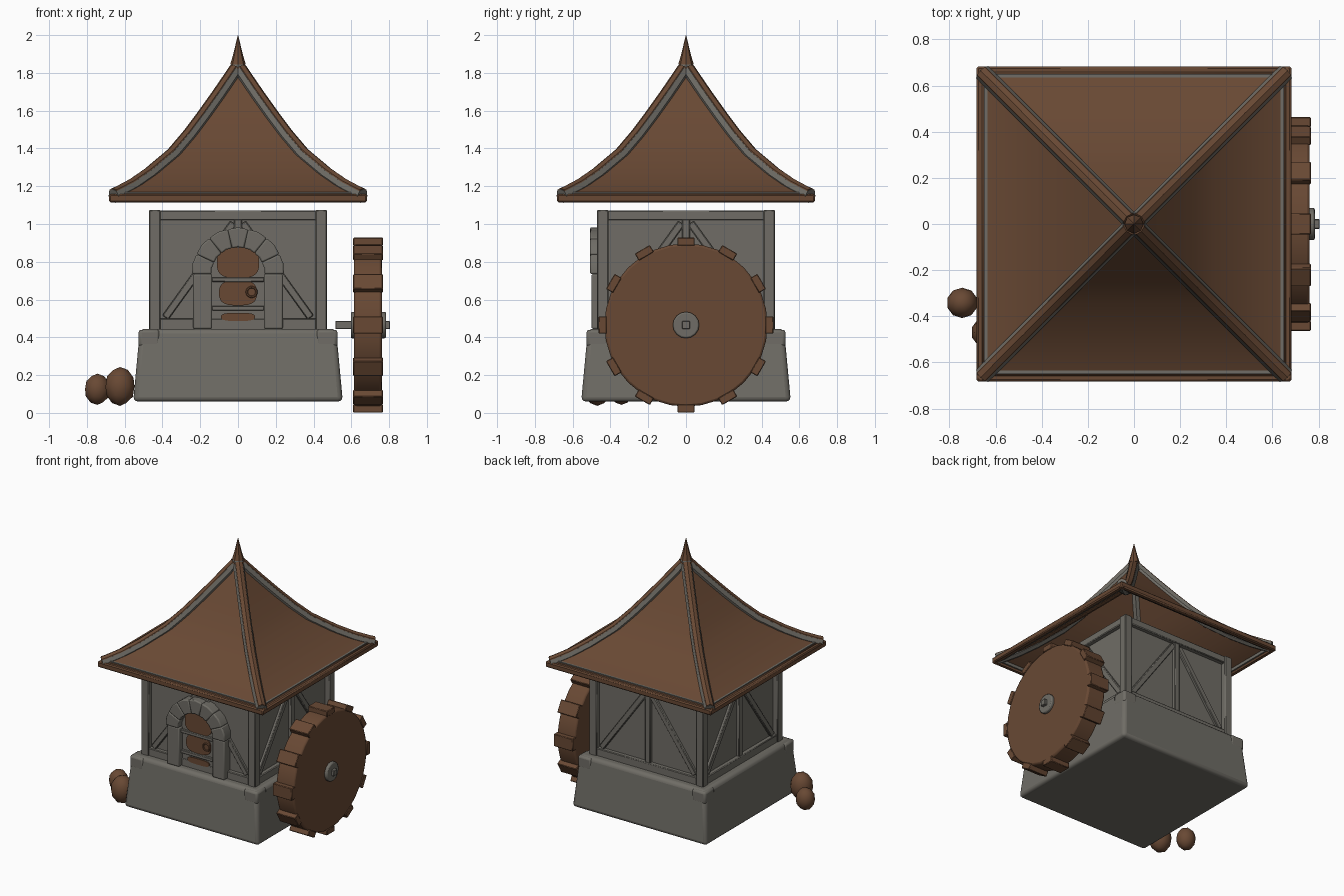
import bpy, bmesh
from math import sin, cos, pi, atan2, hypot
from mathutils import Matrix, Vector

cube = bpy.data.objects.get("Cube")
if cube:
    bpy.data.objects.remove(cube, do_unlink=True)


def material(name, rgb):
    m = bpy.data.materials.new(name)
    m.use_nodes = True
    m.diffuse_color = (*rgb, 1)
    m.node_tree.nodes["Principled BSDF"].inputs["Base Color"].default_value = (*rgb, 1)
    return m


BROWN = material("warm brown", (0.14, 0.066, 0.034))
GREY = material("stone grey", (0.16, 0.152, 0.132))


def finish(name, bm, mat, bevel=0, segments=2, smooth=True):
    bmesh.ops.recalc_face_normals(bm, faces=bm.faces)
    me = bpy.data.meshes.new(name)
    bm.to_mesh(me)
    bm.free()
    me.materials.append(mat)
    ob = bpy.data.objects.new(name, me)
    bpy.context.collection.objects.link(ob)
    if smooth:
        bpy.ops.object.select_all(action='DESELECT')
        ob.select_set(True)
        bpy.context.view_layer.objects.active = ob
        bpy.ops.object.shade_smooth_by_angle(angle=pi / 6)
    if bevel:
        mod = ob.modifiers.new("bevel", 'BEVEL')
        mod.width, mod.segments = bevel, segments
    return ob


def box(bm, lo, hi, frame=Matrix()):
    lo, hi = Vector(lo), Vector(hi)
    bmesh.ops.create_cube(bm, size=1, matrix=frame @ Matrix.Translation((lo + hi) / 2)
                          @ Matrix.Diagonal((*(hi - lo), 1)))


def prism(bm, outline, y0, y1):
    """Extrude an (x, z) outline from y0 to y1."""
    a = [bm.verts.new((x, y0, z)) for x, z in outline]
    b = [bm.verts.new((x, y1, z)) for x, z in outline]
    bm.faces.new(a)
    bm.faces.new(b[::-1])
    for i in range(len(a)):
        j = (i + 1) % len(a)
        bm.faces.new((a[i], b[i], b[j], a[j]))


def cylinder(bm, x0, x1, radius, z, sides):
    frame = Matrix.Translation(((x0 + x1) / 2, 0, z)) @ Matrix.Rotation(pi / 2, 4, 'Y')
    bmesh.ops.create_cone(bm, cap_ends=True, segments=sides, radius1=radius,
                          radius2=radius, depth=x1 - x0, matrix=frame)


def rounded(cx, cz, w, h, power=3, n=24):
    """Superellipse outline."""
    def f(v):
        return abs(v) ** (2 / power) * (1 if v > 0 else -1)
    return [(cx + w * f(cos(t)), cz + h * f(sin(t)))
            for t in (2 * pi * (i + 0.5) / n for i in range(n))]


TURNS = [Matrix.Rotation(k * pi / 2, 4, 'Z') for k in range(4)]

# Tapered stone base with corner stones
bm = bmesh.new()
box(bm, (-0.555, -0.555, 0.06), (0.555, 0.555, 0.445))
for v in bm.verts:
    if v.co.z > 0.3:
        v.co.x *= 0.935
        v.co.y *= 0.935
finish("stone_base", bm, GREY, 0.025, 3)

bm = bmesh.new()
for turn in TURNS:
    box(bm, (0.415, -0.527, 0.35), (0.527, -0.415, 0.44), turn)
finish("corner_stones", bm, GREY, 0.015)

# Walls
bm = bmesh.new()
box(bm, (-0.432, -0.432, 0.42), (0.432, 0.432, 1.06))
finish("walls", bm, GREY)

# Timber frame, the same on each side
bm = bmesh.new()
for turn in TURNS:
    box(bm, (0.41, -0.47, 0.44), (0.47, -0.41, 1.075), turn)
    box(bm, (-0.42, -0.463, 1.02), (0.42, -0.42, 1.072), turn)
    box(bm, (-0.42, -0.463, 0.44), (0.42, -0.42, 0.5), turn)
    box(bm, (-0.022, -0.455, 0.48), (0.022, -0.42, 1.03), turn)
    for side in (-1, 1):
        dx, dz = -0.36 * side, 0.5
        frame = (turn @ Matrix.Translation((0.205 * side, -0.438, 0.755))
                 @ Matrix.Rotation(-atan2(dz, dx), 4, 'Y'))
        half = hypot(dx, dz) / 2
        box(bm, (-half, -0.014, -0.02), (half, 0.014, 0.02), frame)
finish("timber_frame", bm, GREY, 0.005, 1)

# Door surround: two jambs and a ring of wedge stones
bm = bmesh.new()
for side in (-1, 1):
    box(bm, (side * 0.187 - 0.05, -0.5, 0.445), (side * 0.187 + 0.05, -0.42, 0.735))
STONES = 7
for i in range(STONES):
    a0, a1 = pi * i / STONES, pi * (i + 1) / STONES
    mid = (a0 + a1) / 2
    outline = [(r * cos(a), 0.735 + r * sin(a))
               for r, a in ((0.14, a0), (0.243, a0), (0.247, mid),
                            (0.243, a1), (0.14, a1), (0.143, mid))]
    prism(bm, outline, -0.508, -0.42)
finish("door_surround", bm, GREY, 0.008)

# Door
bm = bmesh.new()
arch = [(0.145 * cos(pi * i / 12), 0.735 + 0.145 * sin(pi * i / 12)) for i in range(13)]
prism(bm, [(-0.145, 0.45), (0.145, 0.45)] + arch, -0.46, -0.42)
finish("door_backing", bm, GREY)

bm = bmesh.new()
prism(bm, rounded(0, 0.795, 0.112, 0.082), -0.468, -0.45)
prism(bm, rounded(0, 0.635, 0.1, 0.066), -0.468, -0.45)
prism(bm, rounded(0, 0.508, 0.09, 0.022), -0.468, -0.45)
finish("door_panels", bm, BROWN)

bm = bmesh.new()
for z in (0.555, 0.706):
    box(bm, (-0.138, -0.478, z - 0.012), (0.138, -0.45, z + 0.012))
finish("door_straps", bm, GREY, 0.003, 1)

bpy.ops.mesh.primitive_torus_add(location=(0.072, -0.476, 0.64), rotation=(pi / 2, 0, 0),
                                 major_radius=0.026, minor_radius=0.006,
                                 major_segments=16, minor_segments=6)
ring = bpy.context.object
ring.name = "door_ring"
ring.data.materials.append(BROWN)

# Concave pyramid roof shell: half width against height
PROFILE = [(0.658, 1.158), (0.635, 1.168), (0.56, 1.208), (0.47, 1.27), (0.345, 1.375),
           (0.26, 1.475), (0.185, 1.575), (0.11, 1.68), (0.045, 1.775), (0.015, 1.82)]
bm = bmesh.new()
rows = [[bm.verts.new((sx * w, sy * w, z)) for sx, sy in ((-1, -1), (1, -1), (1, 1), (-1, 1))]
        for w, z in PROFILE]
for low, high in zip(rows, rows[1:]):
    for i in range(4):
        j = (i + 1) % 4
        bm.faces.new((low[i], low[j], high[j], high[i]))
bm.faces.new(rows[-1])
roof = finish("roof", bm, BROWN)
shell = roof.modifiers.new("shell", 'SOLIDIFY')
shell.thickness, shell.offset = 0.02, -1


def ridges(name, radius, drop, mat):
    """Tubes that follow the roof profile down the four corners."""
    cu = bpy.data.curves.new(name, 'CURVE')
    cu.dimensions = '3D'
    cu.bevel_depth, cu.bevel_resolution, cu.use_fill_caps = radius, 2, True
    for sx in (-1, 1):
        for sy in (-1, 1):
            sp = cu.splines.new('POLY')
            sp.points.add(len(PROFILE) - 1)
            for p, (w, z) in zip(sp.points, PROFILE):
                p.co = (sx * w, sy * w, z - drop, 1)
    tmp = bpy.data.objects.new(name + "_path", cu)
    bpy.context.collection.objects.link(tmp)
    bm = bmesh.new()
    me = bpy.data.meshes.new_from_object(tmp.evaluated_get(bpy.context.evaluated_depsgraph_get()))
    bm.from_mesh(me)
    bpy.data.objects.remove(tmp)
    bpy.data.meshes.remove(me)
    finish(name, bm, mat)


ridges("ridge_poles", 0.034, 0, BROWN)
ridges("ridge_underlay", 0.038, 0.01, GREY)

# Eaves: outer board and thin grey lining
bm, lining = bmesh.new(), bmesh.new()
for turn in TURNS:
    box(bm, (-0.683, -0.683, 1.115), (0.683, -0.646, 1.158), turn)
    box(lining, (-0.65, -0.65, 1.125), (0.65, -0.636, 1.169), turn)
finish("eave_boards", bm, BROWN, 0.008, 1)
finish("eave_lining", lining, GREY)

# Finial with collar
for name, mat, r1, r2, z0, z1 in (("finial_collar", GREY, 0.055, 0.036, 1.775, 1.85),
                                  ("finial_base", BROWN, 0.041, 0.025, 1.845, 1.9),
                                  ("finial_tip", BROWN, 0.025, 0.001, 1.9, 2.0)):
    bm = bmesh.new()
    bmesh.ops.create_cone(bm, cap_ends=True, segments=8, radius1=r1, radius2=r2, depth=z1 - z0,
                          matrix=Matrix.Translation((0, 0, (z0 + z1) / 2)))
    finish(name, bm, mat, smooth=False)

# Water wheel with paddles, hubs and a square axle
AXLE_Z = 0.465
bm = bmesh.new()
cylinder(bm, 0.615, 0.762, 0.432, AXLE_Z, 32)
finish("wheel_disc", bm, BROWN, 0.012)

bm = bmesh.new()
for i in range(12):
    frame = Matrix.Translation((0, 0, AXLE_Z)) @ Matrix.Rotation(i * pi / 6, 4, 'X')
    box(bm, (0.61, -0.046, 0.42), (0.767, 0.046, 0.463), frame)
finish("wheel_paddles", bm, BROWN, 0.004, 1)

bm = bmesh.new()
cylinder(bm, 0.597, 0.784, 0.07, AXLE_Z, 16)
finish("wheel_hub", bm, GREY, 0.008)
bm = bmesh.new()
box(bm, (0.515, -0.021, AXLE_Z - 0.021), (0.805, 0.021, AXLE_Z + 0.021))
finish("wheel_axle", bm, GREY, 0.003, 1)

# Boulders by the base
for name, spot, size in (("small_boulder", (-0.745, -0.342, 0.125), (0.066, 0.064, 0.08)),
                         ("large_boulder", (-0.625, -0.47, 0.14), (0.078, 0.075, 0.1))):
    bm = bmesh.new()
    bmesh.ops.create_icosphere(bm, subdivisions=2, radius=1.03,
                               matrix=Matrix.Translation(spot) @ Matrix.Diagonal((*size, 1)))
    ob = finish(name, bm, BROWN)
